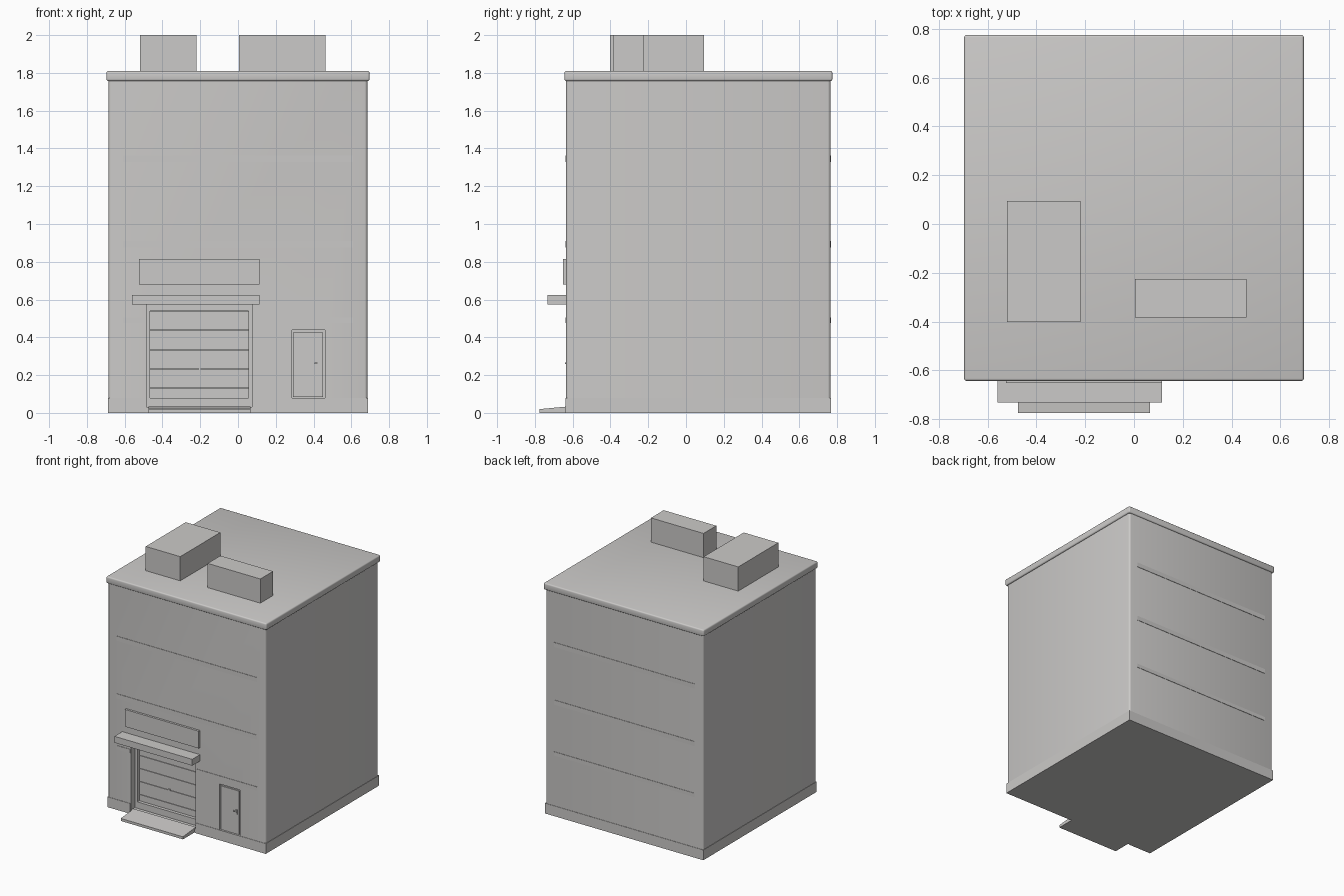
import bpy, bmesh

cube = bpy.data.objects.get("Cube")
if cube:
    bpy.data.objects.remove(cube, do_unlink=True)

# One plain concrete colour
grey = bpy.data.materials.new("concrete_grey")
grey.use_nodes = True
colour = (0.6, 0.59, 0.58, 1)
grey.diffuse_color = colour
bsdf = grey.node_tree.nodes["Principled BSDF"]
bsdf.inputs["Base Color"].default_value = colour
bsdf.inputs["Roughness"].default_value = 0.8


def box(name, x, y, z, bevel=0.0, vertical_only=False):
    """Box spanning the given (low, high) ranges, with optional rounded edges."""
    bm = bmesh.new()
    bmesh.ops.create_cube(bm, size=1)
    for v in bm.verts:
        v.co = [r[0] if c < 0 else r[1] for c, r in zip(v.co, (x, y, z))]
    if bevel:
        edges = [e for e in bm.edges if not vertical_only
                 or abs(e.verts[0].co.z - e.verts[1].co.z) > 1e-5]
        bmesh.ops.bevel(bm, geom=edges, offset=bevel, segments=3,
                        profile=0.5, affect='EDGES')
    mesh = bpy.data.meshes.new(name)
    bm.to_mesh(mesh)
    bm.free()
    mesh.materials.append(grey)
    obj = bpy.data.objects.new(name, mesh)
    bpy.context.collection.objects.link(obj)
    if bevel:
        activate(obj)
        bpy.ops.object.shade_smooth_by_angle(angle=0.6)
    return obj


def activate(obj):
    bpy.ops.object.select_all(action='DESELECT')
    obj.select_set(True)
    bpy.context.view_layer.objects.active = obj


def cut(target, *ranges):
    """Cut a box-shaped recess out of the target."""
    cutter = box("cutter", *ranges)
    cutter.hide_render = True
    mod = target.modifiers.new("recess", 'BOOLEAN')
    mod.operation, mod.object, mod.solver = 'DIFFERENCE', cutter, 'EXACT'
    activate(target)
    bpy.ops.object.modifier_apply(modifier=mod.name)
    bpy.data.objects.remove(cutter, do_unlink=True)


FRONT, BACK, SIDE = -0.635, 0.765, 0.685

# Main block with its loading bay and side door openings
walls = box("walls", (-SIDE, SIDE), (FRONT, BACK), (0, 1.78), 0.015, True)
cut(walls, (-0.485, 0.075), (-0.8, FRONT + 0.09), (0.03, 0.575))
cut(walls, (0.285, 0.46), (-0.8, FRONT + 0.015), (0.08, 0.44))

# Plinth, split around the loading bay
for name, x in (("plinth_right", (-SIDE - 0.003, -0.49)),
                ("plinth_left", (0.08, SIDE + 0.003))):
    box(name, x, (FRONT - 0.003, FRONT + 0.05), (0, 0.08))
box("plinth_back", (-SIDE - 0.003, SIDE + 0.003),
    (FRONT + 0.05, BACK + 0.003), (0, 0.08))

# Thin storey bands, stopping short of the corners
for i, z in enumerate((0.893, 1.345)):
    for side, y in (("front", FRONT), ("back", BACK)):
        box(f"{side}_band_{i + 1}", (-0.61, 0.61),
            (y - 0.003, y + 0.003), (z - 0.018, z + 0.018))
for name, x in (("right", (-0.61, -0.49)), ("left", (0.08, 0.61))):
    box(f"front_band_low_{name}", x, (FRONT - 0.003, FRONT + 0.003),
        (0.475, 0.505))
box("back_band_low", (-0.61, 0.61), (BACK - 0.003, BACK + 0.003), (0.475, 0.505))

# Roof slab with a rounded rim
box("roof_slab", (-0.696, 0.696), (-0.643, 0.775), (1.757, 1.81), 0.01)

# Rooftop units
box("roof_unit_large", (-0.52, -0.22), (-0.402, 0.095), (1.8, 2.0))
box("roof_unit_small", (0.005, 0.462), (-0.383, -0.225), (1.8, 2.0))

# Loading bay: frame posts, lintel and slatted shutter
for name, x in (("bay_post_right", (-0.485, -0.465)),
                ("bay_post_left", (0.055, 0.075))):
    box(name, x, (FRONT + 0.05, FRONT + 0.09), (0.03, 0.575))
box("bay_lintel", (-0.465, 0.055), (FRONT + 0.05, FRONT + 0.09), (0.54, 0.575))
slats = 5
for i in range(slats):
    low = 0.03 + i * 0.51 / slats
    box(f"shutter_slat_{i + 1}", (-0.465, 0.055),
        (FRONT + 0.075, FRONT + 0.09), (low, low + 0.51 / slats - 0.003))
box("shutter_handle", (-0.21, -0.195), (FRONT + 0.068, FRONT + 0.08), (0.23, 0.242))

# Sloping ramp
ramp = box("ramp", (-0.475, 0.065), (-0.775, FRONT + 0.02), (0, 0.035))
for v in ramp.data.vertices:
    if v.co.y < -0.7 and v.co.z > 0.01:
        v.co.z = 0.02

# Canopy and blank sign board over the bay
box("canopy", (-0.56, 0.115), (-0.732, FRONT + 0.01), (0.575, 0.625))
box("sign_board", (-0.525, 0.115), (-0.652, FRONT + 0.01), (0.68, 0.815))

# Side door leaf and handle
box("side_door", (0.292, 0.45), (FRONT + 0.007, FRONT + 0.016), (0.083, 0.425))
box("side_door_handle_plate", (0.42, 0.436), (FRONT, FRONT + 0.01), (0.24, 0.275))
box("side_door_handle", (0.405, 0.432), (FRONT - 0.006, FRONT + 0.002), (0.258, 0.266))
